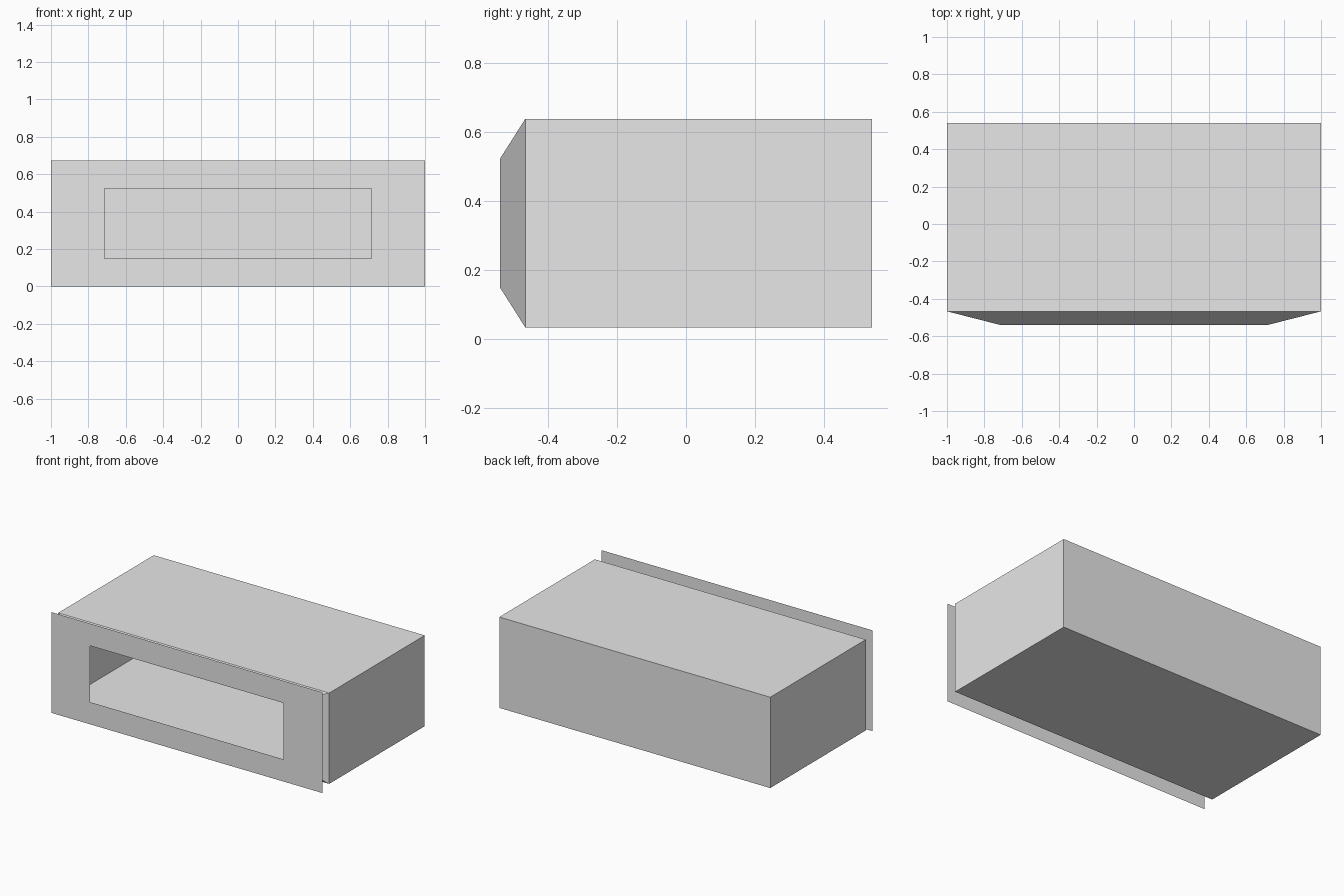
import bpy
import bmesh

cube = bpy.data.objects.get("Cube")
if cube:
    bpy.data.objects.remove(cube, do_unlink=True)

grey = bpy.data.materials.new("plain_grey")
grey.use_nodes = True
colour = (0.8, 0.8, 0.8, 1)
grey.diffuse_color = colour
grey.node_tree.nodes["Principled BSDF"].inputs["Base Color"].default_value = colour

MID_Z = 0.336
FRONT, RIM, BACK = -0.54, -0.467, 0.54


def loft(name, rings, cap_end=False):
    """Join rectangles (half width, half height, y) into a thin shell."""
    bm = bmesh.new()
    loops = [[bm.verts.new((sx * w, y, MID_Z + sz * h))
              for sx, sz in ((-1, -1), (1, -1), (1, 1), (-1, 1))]
             for w, h, y in rings]
    for a, b in zip(loops, loops[1:]):
        for i in range(4):
            j = (i + 1) % 4
            bm.faces.new((a[i], a[j], b[j], b[i]))
    if cap_end:
        bm.faces.new(loops[-1][::-1])
    mesh = bpy.data.meshes.new(name)
    bm.to_mesh(mesh)
    bm.free()
    mesh.materials.append(grey)
    obj = bpy.data.objects.new(name, mesh)
    bpy.context.collection.objects.link(obj)
    return obj


plate = (1.0, MID_Z, FRONT)
opening = (0.714, 0.188, FRONT)
box_rim = (1.0, 0.303, RIM)
box_back = (1.0, 0.303, BACK)

# Flat front frame around the opening
loft("front_frame", [plate, opening])
# Sloping throat from the opening out to the box
loft("flared_throat", [opening, box_rim])
# Hollow box, open at the front and closed at the back
loft("hollow_box", [box_rim, box_back], cap_end=True)
